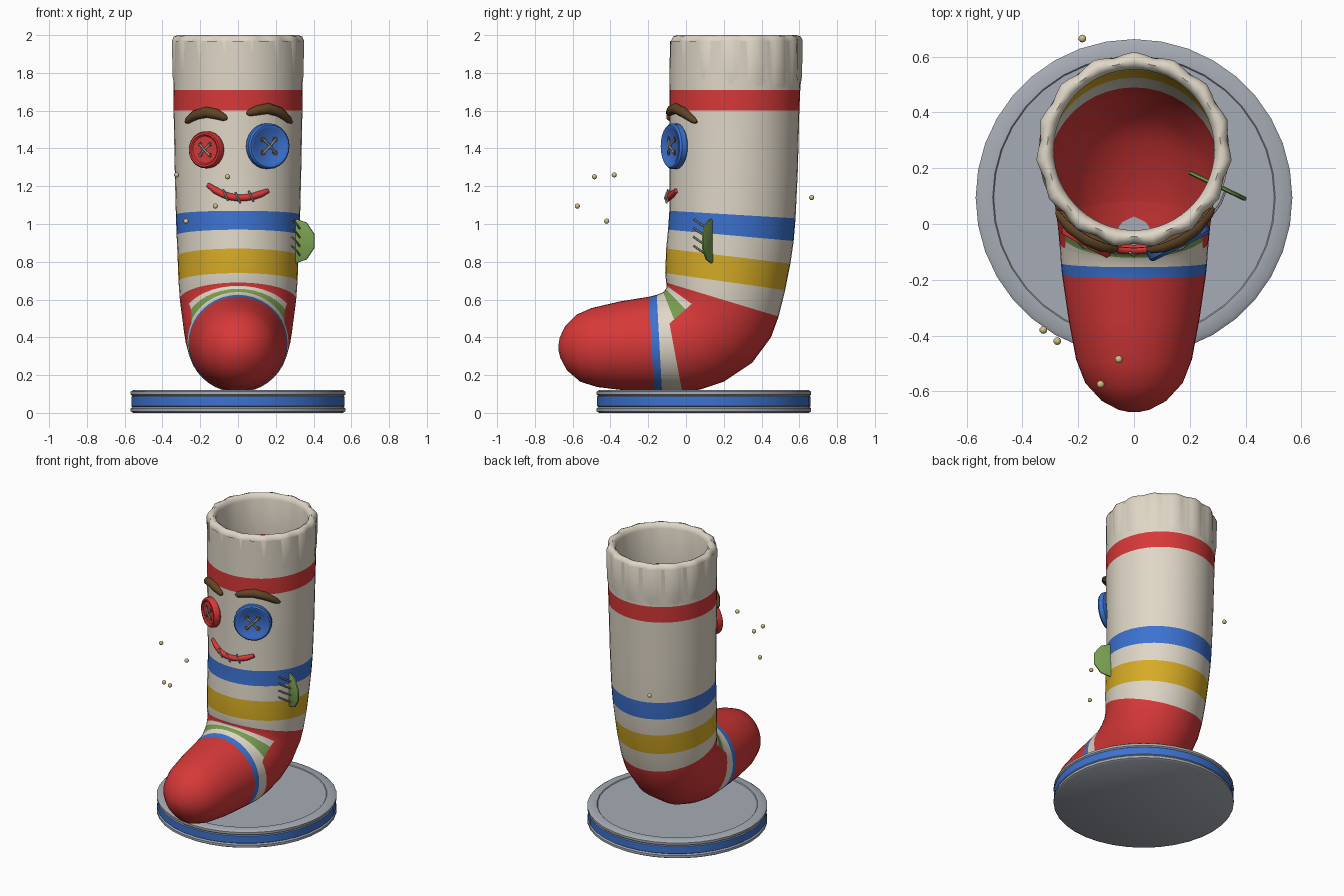
import bpy, bmesh, math
from mathutils import Vector, Matrix

if "Cube" in bpy.data.objects:
    bpy.data.objects.remove(bpy.data.objects["Cube"])

COLORS = {
    "cream": (0.74, 0.68, 0.57), "red": (0.68, 0.04, 0.04), "blue": (0.045, 0.17, 0.64),
    "yellow": (0.68, 0.41, 0.018), "green": (0.19, 0.34, 0.08), "brown": (0.12, 0.06, 0.02),
    "grey": (0.38, 0.41, 0.46), "bead": (0.64, 0.54, 0.25), "thread": (0.5, 0.46, 0.4)}
MATS = {}
for key, c in COLORS.items():
    MATS[key] = bpy.data.materials.new(key)
    MATS[key].diffuse_color = (*c, 1)


def finish(name, bm, colors, angle=40):
    bmesh.ops.recalc_face_normals(bm, faces=bm.faces)
    me = bpy.data.meshes.new(name)
    bm.to_mesh(me)
    bm.free()
    for c in colors:
        me.materials.append(MATS[c])
    ob = bpy.data.objects.new(name, me)
    bpy.context.collection.objects.link(ob)
    bpy.ops.object.select_all(action='DESELECT')
    ob.select_set(True)
    bpy.context.view_layer.objects.active = ob
    bpy.ops.object.shade_smooth_by_angle(angle=math.radians(angle))
    return ob


def loft(rings, bands=None, colors=(), cap0=True, cap1=True, loop=False):
    """Skin a list of point rings; bands gives one colour name per gap."""
    bm = bmesh.new()
    vs = [[bm.verts.new(p) for p in r] for r in rings]
    n = len(vs[0])
    for i in range(len(vs) if loop else len(vs) - 1):
        a, b = vs[i], vs[(i + 1) % len(vs)]
        for j in range(n):
            k = (j + 1) % n
            f = bm.faces.new((a[j], a[k], b[k], b[j]))
            if bands:
                f.material_index = colors.index(bands[i])
    if cap0 and not loop:
        bm.faces.new(vs[0])
    if cap1 and not loop:
        bm.faces.new(vs[-1]).material_index = colors.index(bands[-1]) if bands else 0
    return bm


def lathe(name, profile, colors, n=32, mat=Matrix(), bands=None):
    rings = [[mat @ Vector((r * math.cos(t), r * math.sin(t), z))
              for t in (2 * math.pi * j / n for j in range(n))] for r, z in profile]
    return finish(name, loft(rings, bands, colors), colors)


def tube(name, pts, radii, color, n=8):
    pts = [Vector(p) for p in pts]
    rings = []
    for i, p in enumerate(pts):
        d = (pts[min(i + 1, len(pts) - 1)] - pts[max(i - 1, 0)]).normalized()
        u = d.cross(Vector((0, 1, 0.02))).normalized()
        w = d.cross(u)
        r = radii[i] if isinstance(radii, list) else radii
        rings.append([p + r * (math.cos(t) * u + math.sin(t) * w)
                      for t in (2 * math.pi * j / n for j in range(n))])
    return finish(name, loft(rings), [color])


def front(x):
    """y of the leg surface at face height"""
    return 0.255 - 0.343 * math.sqrt(1 - (x / 0.341) ** 2)


# Sock: each ring has a front/top point, a back/bottom point (y, z) and a half width
SOCK = [
    (-.085, 1.97, .605, 1.97, .341), (-.088, 1.71, .605, 1.71, .342),
    (-.088, 1.60, .600, 1.60, .341), (-.088, 1.30, .592, 1.28, .335),
    (-.088, 1.07, .580, 1.03, .329), (-.095, .97, .570, .91, .325),
    (-.105, .87, .553, .79, .320), (-.110, .74, .525, .65, .315),
    (-.105, .69, .490, .51, .308), (-.102, .672, .45, .40, .300),
    (-.104, .662, .35, .265, .290), (-.110, .652, .20, .165, .280),
    (-.115, .645, .08, .125, .272), (-.125, .637, -.02, .108, .267),
    (-.155, .625, -.127, .112, .262), (-.195, .615, -.17, .115, .258),
    (-.35, .59, -.33, .120, .235), (-.50, .555, -.47, .137, .208),
    (-.58, .52, -.56, .165, .175), (-.64, .46, -.63, .225, .115),
    (-.668, .40, -.665, .29, .055), (-.675, .36, -.675, .33, .015)]
BANDS = (["cream", "red", "cream", "cream", "blue", "cream", "yellow", "cream"]
         + ["red"] * 5 + ["cream", "blue"] + ["red"] * 6)
N = 40
rings = []
for fy, fz, by, bz, w in SOCK:
    f, b = Vector((0, fy, fz)), Vector((0, by, bz))
    rings.append([(f + b) / 2 + (f - b) / 2 * math.cos(t) + Vector((w * math.sin(t), 0, 0))
                  for t in (2 * math.pi * j / N for j in range(N))])
sock_colors = ["cream", "red", "blue", "yellow", "green"]
bm = loft(rings, BANDS, sock_colors, cap0=False)

# Instep stripes: cut the heel zone along slanted lines, then colour by side of each line
CUTS = [((-.105, .675), (.03, .577)), ((-.105, .655), (.0, .545)),
        ((-.12, .637), (-.06, .487)), ((.03, .577), (-.085, .475)), ((-.09, .487), (-.02, .11))]


def side(p, cut):
    (ay, az), (by, bz) = cut
    return (by - ay) * (p.z - az) - (bz - az) * (p.y - ay)


zone_layer = bm.faces.layers.int.new("zone")
bm.faces.ensure_lookup_table()
for f in bm.faces[8 * N:14 * N]:
    f[zone_layer] = 1
for (ay, az), (by, bz) in CUTS:
    faces = [f for f in bm.faces if f[zone_layer]]
    geom = faces + list({e for f in faces for e in f.edges}) + list({v for f in faces for v in f.verts})
    bmesh.ops.bisect_plane(bm, geom=geom, dist=1e-5, plane_co=(0, ay, az),
                           plane_no=(0, az - bz, by - ay))
for f in bm.faces:
    if f[zone_layer]:
        p = f.calc_center_median()
        s = [side(p, c) for c in CUTS]
        wedge = s[0] < 0 and s[3] < 0
        color = "red"
        if wedge and s[1] < 0 and s[2] > 0:
            color = "green"
        elif wedge or (s[0] < 0 and s[4] < 0):
            color = "cream"
        f.material_index = sock_colors.index(color)
bm.faces.layers.int.remove(zone_layer)
finish("sock", bm, sock_colors, 60)

# Scalloped cuff
cuff = []
for r, wave, z in [(.338, 0, 1.72), (.342, .006, 1.78), (.344, .008, 1.97), (.334, .008, 1.992),
                   (.315, .004, 2.0), (.297, .002, 1.99), (.288, 0, 1.965), (.29, 0, 1.72)]:
    ring = []
    for j in range(60):
        t = 2 * math.pi * j / 60
        q = r + wave * math.cos(15 * t)
        ring.append((q * math.sin(t), .266 + q * math.cos(t), z))
    cuff.append(ring)
finish("cuff", loft(cuff, loop=True), ["cream"], 50)

# Display base with a blue side stripe
lathe("base", [(.555, 0), (.568, .008), (.568, .024), (.56, .032), (.565, .036), (.565, .086),
               (.56, .09), (.568, .097), (.568, .112), (.555, .121), (.507, .121), (.503, .116)],
      ["grey", "blue"], 36, Matrix.Translation((0, .095, 0)),
      ["grey"] * 4 + ["blue"] + ["grey"] * 6)

# Button eyes with holes and crossed thread
for label, x, z, r, color in [("left", -.162, 1.393, .098, "red"), ("right", .153, 1.412, .121, "blue")]:
    a = math.asin(x / .343)
    ca, sa = math.cos(a), math.sin(a)
    m = Matrix(((ca, 0, sa, x), (sa, 0, -ca, front(x)), (0, 1, 0, z), (0, 0, 0, 1)))
    lathe(label + "_button", [(r * .92, -.012), (r, -.004), (r, .026), (r * .93, .036),
                              (r * .82, .036), (r * .74, .028)], [color], 24, m)
    h = r * .29
    for i, (sx, sy) in enumerate([(1, 1), (1, -1), (-1, 1), (-1, -1)]):
        hm = m @ Matrix.Translation((sx * h, sy * h, 0))
        lathe(f"{label}_hole_{i}", [(r * .13, .027), (r * .13, .031)], ["brown"], 10, hm)
    for s in (1, -1):
        tube(f"{label}_cross_thread_{s}", [m @ Vector((-h, -s * h, .03)), m @ Vector((0, 0, .04)),
                                           m @ Vector((h, s * h, .03))], .006, "thread", 6)

# Eyebrows
for label, pts in [("left", [(-.265, 1.548), (-.225, 1.577), (-.165, 1.592), (-.11, 1.58), (-.07, 1.562)]),
                   ("right", [(.06, 1.588), (.105, 1.602), (.16, 1.612), (.22, 1.592), (.27, 1.55)])]:
    radii = [.018, .026, .029, .027, .018]
    path = [(x, front(x) - .006, z) for x, z in pts]
    ends = [Vector(path[0]) * 1.3 - Vector(path[1]) * .3, Vector(path[-1]) * 1.3 - Vector(path[-2]) * .3]
    tube(label + "_eyebrow", [ends[0]] + path + [ends[1]], [.007] + radii + [.007], "brown", 10)

# Smile with stitches
smile = [(x / 100, 1.138 + (2.4 if x < 1 else 1.7) * ((x - 1) / 100) ** 2) for x in range(-16, 17, 4)]
tube("smile", [(x, front(x) - .004, z) for x, z in smile],
     [.012] + [.018] * (len(smile) - 2) + [.012], "red", 10)
for i, (x, z) in enumerate([(-.065, 1.152), (0, 1.138), (.07, 1.146)]):
    y = front(x) - .024
    tube(f"smile_stitch_{i}", [(x - .014, y + .01, z + .03), (x, y, z), (x + .012, y + .01, z - .028)],
         .005, "thread", 6)

# Side patch: thin ten-sided disc, partly sunk into the leg
d = Vector((.22, -.105, 0)).normalized()
nrm = d.cross(Vector((0, 0, 1)))
pm = Matrix(((d.x, 0, nrm.x, .30), (d.y, 0, nrm.y, .137), (0, 1, 0, .91), (0, 0, 0, 1)))
pm = pm @ Matrix.Rotation(math.pi / 10, 4, 'Z')
lathe("side_patch", [(.112, -.008), (.12, -.004), (.12, .004), (.112, .008)], ["green"], 10, pm)
for i in range(4):
    z = .86 + .047 * i
    tube(f"patch_stitch_{i}", [(.285, .04, z + .025), (.31, .075, z), (.33, .125, z - .03)],
         .005, "thread", 6)

# Floating beads
for i, p in enumerate([(-.325, -.38, 1.26), (-.055, -.485, 1.25), (-.12, -.575, 1.095),
                       (-.275, -.42, 1.015), (-.185, .665, 1.14)]):
    bm = bmesh.new()
    bmesh.ops.create_icosphere(bm, subdivisions=2, radius=.014, matrix=Matrix.Translation(p))
    finish(f"bead_{i}", bm, ["bead"])

for m in bpy.data.materials:
    if m.users and not m.is_grease_pencil:
        m.use_nodes = True
        m.node_tree.nodes["Principled BSDF"].inputs["Base Color"].default_value = m.diffuse_color
